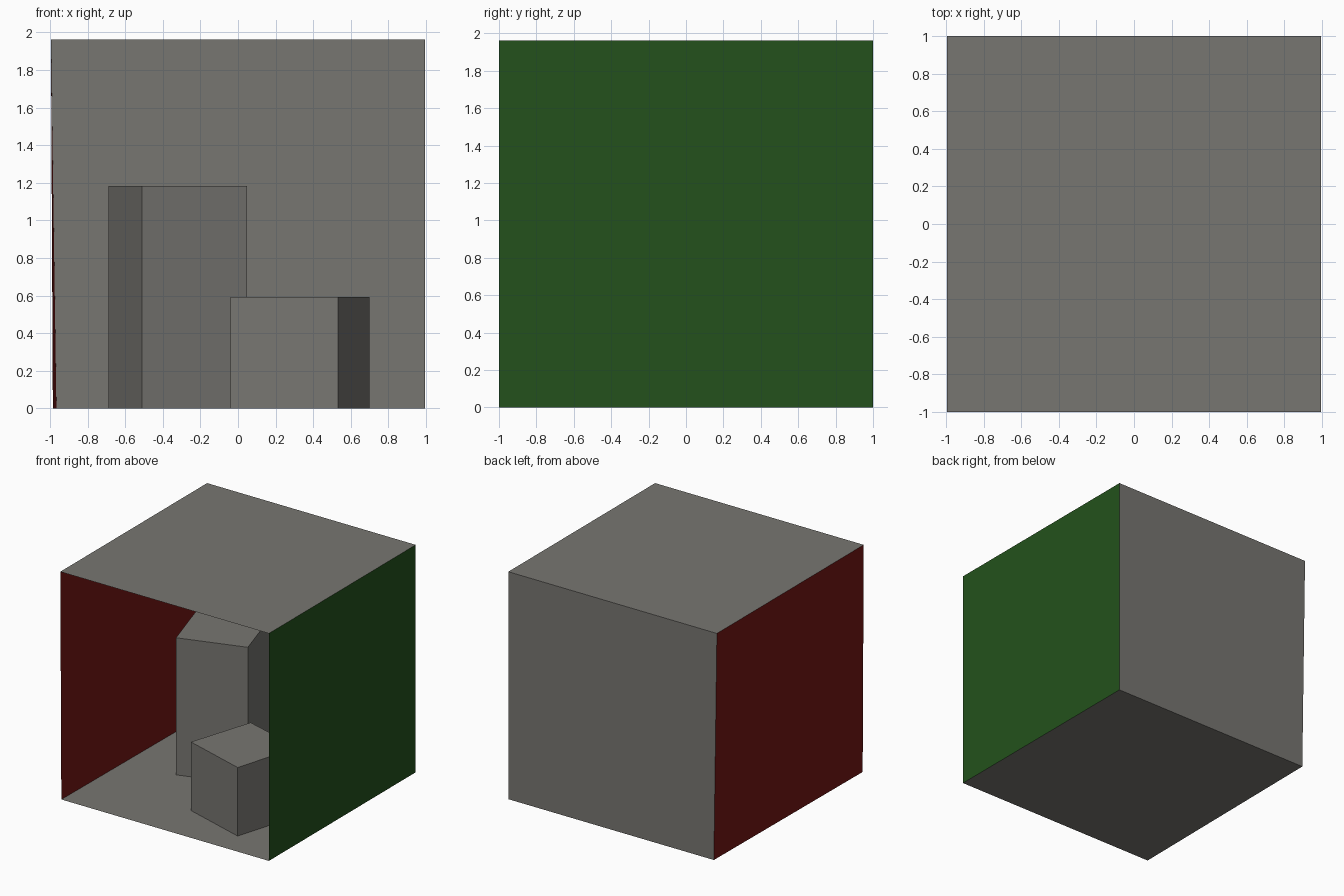
import bpy
import bmesh

if "Cube" in bpy.data.objects:
    bpy.data.objects.remove(bpy.data.objects["Cube"])

HEIGHT = 1.961


def material(name, color):
    mat = bpy.data.materials.new(name)
    mat.diffuse_color = color
    mat.use_nodes = True
    mat.node_tree.nodes["Principled BSDF"].inputs["Base Color"].default_value = mat.diffuse_color
    return mat


def add_object(name, bm, mat):
    mesh = bpy.data.meshes.new(name)
    bm.to_mesh(mesh)
    bm.free()
    obj = bpy.data.objects.new(name, mesh)
    bpy.context.collection.objects.link(obj)
    mesh.materials.append(mat)
    return obj


def panel(name, corners, mat):
    """Single flat sheet through four corners."""
    bm = bmesh.new()
    bm.faces.new([bm.verts.new(c) for c in corners])
    return add_object(name, bm, mat)


def block(name, footprint, height, mat):
    """Closed prism standing on the floor."""
    bm = bmesh.new()
    base = bm.faces.new([bm.verts.new((x, y, 0)) for x, y in footprint])
    top = bmesh.ops.extrude_face_region(bm, geom=[base], use_keep_orig=True)["geom"]
    bmesh.ops.translate(bm, vec=(0, 0, height),
                        verts=[v for v in top if isinstance(v, bmesh.types.BMVert)])
    bmesh.ops.recalc_face_normals(bm, faces=bm.faces)
    return add_object(name, bm, mat)


stone = material("warm_grey", (0.185, 0.18, 0.165, 1))
red = material("dark_red", (0.174, 0.0076, 0.0072, 1))
green = material("dark_green", (0.0167, 0.083, 0.0114, 1))

# Room corners: the left wall leans slightly, so its foot sits inside its top
floor_fl, floor_fr = (-0.985, -1, 0), (0.995, -1, 0)
floor_bl, floor_br = (-0.966, 1, 0), (0.995, 1, 0)
top_fl, top_fr = (-0.995, -1, HEIGHT), (0.995, -1, HEIGHT)
top_bl, top_br = (-0.995, 1, HEIGHT), (0.995, 1, HEIGHT)

# Room shell, open at the front, normals facing inward
panel("floor", [floor_fl, floor_fr, floor_br, floor_bl], stone)
panel("ceiling", [top_fl, top_bl, top_br, top_fr], stone)
panel("back_wall", [floor_bl, floor_br, top_br, top_bl], stone)
panel("right_wall", [floor_br, floor_fr, top_fr, top_br], green)
panel("left_wall", [floor_fl, floor_bl, top_bl, top_fl], red)

# Ceiling lamp panel just below the ceiling
z = HEIGHT - 0.01
panel("ceiling_lamp", [(-0.227, -0.182, z), (-0.227, 0.192, z),
                       (0.236, 0.192, z), (0.236, -0.182, z)], stone)

# Two turned blocks on the floor
block("short_block", [(0.532, -0.764), (0.70, -0.192),
                      (0.138, -0.025), (-0.039, -0.586)], 0.591, stone)
block("tall_block", [(-0.512, -0.113), (0.049, 0.064),
                     (-0.128, 0.635), (-0.69, 0.458)], 1.182, stone)
